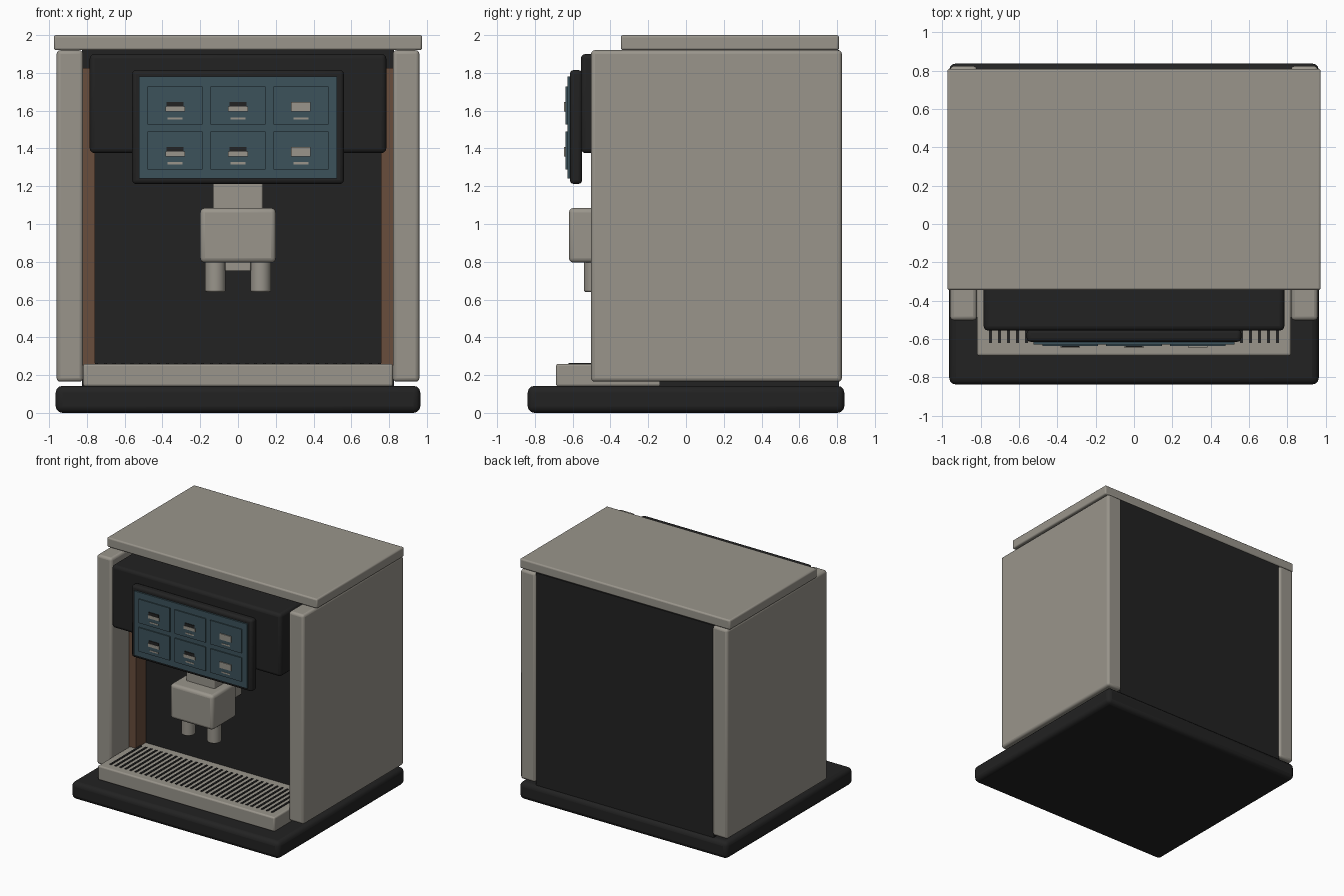
import bpy
import math

cube = bpy.data.objects.get("Cube")
if cube:
    bpy.data.objects.remove(cube, do_unlink=True)


def material(name, rgb):
    mat = bpy.data.materials.new(name)
    mat.use_nodes = True
    mat.diffuse_color = (*rgb, 1)
    mat.node_tree.nodes["Principled BSDF"].inputs["Base Color"].default_value = (*rgb, 1)
    return mat


GREY = material("warm grey", (0.32, 0.30, 0.26))
BLACK = material("soft black", (0.016, 0.016, 0.016))
BROWN = material("walnut brown", (0.14, 0.075, 0.045))
BLUE = material("screen blue", (0.045, 0.085, 0.105))


def finish(obj, name, mat, bevel, segments=3):
    obj.name = name
    obj.data.materials.append(mat)
    if bevel:
        mod = obj.modifiers.new("rounded edges", "BEVEL")
        mod.width = bevel
        mod.segments = segments
        mod.limit_method = "ANGLE"
        bpy.ops.object.shade_smooth_by_angle(angle=math.radians(40))
    return obj


def box(name, mat, x, y, z, bevel=0.0):
    """Box from (low, high) pairs along each axis."""
    spans = (x, y, z)
    bpy.ops.mesh.primitive_cube_add(size=1, location=[(a + b) / 2 for a, b in spans])
    obj = bpy.context.object
    obj.scale = [b - a for a, b in spans]
    bpy.ops.object.transform_apply(location=False, rotation=False, scale=True)
    return finish(obj, name, mat, bevel)


def wide(half):
    return (-half, half)


# Base, inner body and lid
box("base", BLACK, wide(0.965), (-0.838, 0.838), (0, 0.143), 0.035)
box("inner_body", BLACK, wide(0.825), (-0.14, 0.81), (0.13, 1.92))
box("lid", GREY, wide(0.975), (-0.345, 0.81), (1.92, 2), 0.012)

# Side panels with wooden trim
for side, s in (("left", 1), ("right", -1)):
    box(side + "_panel", GREY, sorted((0.82 * s, 0.96 * s)), (-0.503, 0.825), (0.165, 1.92), 0.02)
    box(side + "_trim", BROWN, sorted((0.757 * s, 0.822 * s)), (-0.27, -0.13), (0.2, 1.825))

# Head with touch screen
box("head", BLACK, wide(0.785), (-0.557, -0.13), (1.375, 1.9), 0.025)
box("screen_bezel", BLACK, wide(0.56), (-0.615, -0.55), (1.212, 1.815), 0.02)
box("screen", BLUE, wide(0.525), (-0.628, -0.6), (1.24, 1.78))

# Screen buttons, each with a cup symbol and a plain underline
for row, z in enumerate((1.627, 1.389)):
    for col in range(3):
        x = (col - 1) * 0.333
        tag = f"_{row + 1}_{col + 1}"
        box("button" + tag, BLUE, (x - 0.145, x + 0.145), (-0.637, -0.628), (z - 0.1, z + 0.1))
        top = 0.018 if col == 2 else -0.006
        box("cup_symbol" + tag, GREY, (x - 0.052, x + 0.052), (-0.645, -0.637), (z - 0.032, z + top))
        if col < 2:
            box("cup_opening" + tag, BLACK, (x - 0.045, x + 0.045), (-0.643, -0.637), (z - 0.006, z + 0.018))
        box("underline" + tag, GREY, (x - 0.04, x + 0.04), (-0.639, -0.637), (z - 0.073, z - 0.062))

# Dispenser
box("dispenser_neck", GREY, wide(0.132), (-0.5, -0.13), (0.9, 1.4), 0.01)
box("dispenser_body", GREY, wide(0.2), (-0.62, -0.3), (0.795, 1.085), 0.025)
box("dispenser_underside", GREY, wide(0.068), (-0.52, -0.4), (0.75, 0.82), 0.006)
for side, s in (("left", 1), ("right", -1)):
    bpy.ops.mesh.primitive_cylinder_add(vertices=32, radius=0.054, depth=0.18,
                                        location=(0.12 * s, -0.486, 0.73))
    finish(bpy.context.object, side + "_spout", GREY, 0.008, 2)

# Drip tray and its grille slots
box("drip_tray", GREY, wide(0.82), (-0.688, -0.13), (0.14, 0.26), 0.012)
for i in range(33):
    x = (i - 16) * 0.0468
    box(f"tray_slot_{i + 1}", BLACK, (x - 0.008, x + 0.008), (-0.622, -0.21), (0.258, 0.265))
